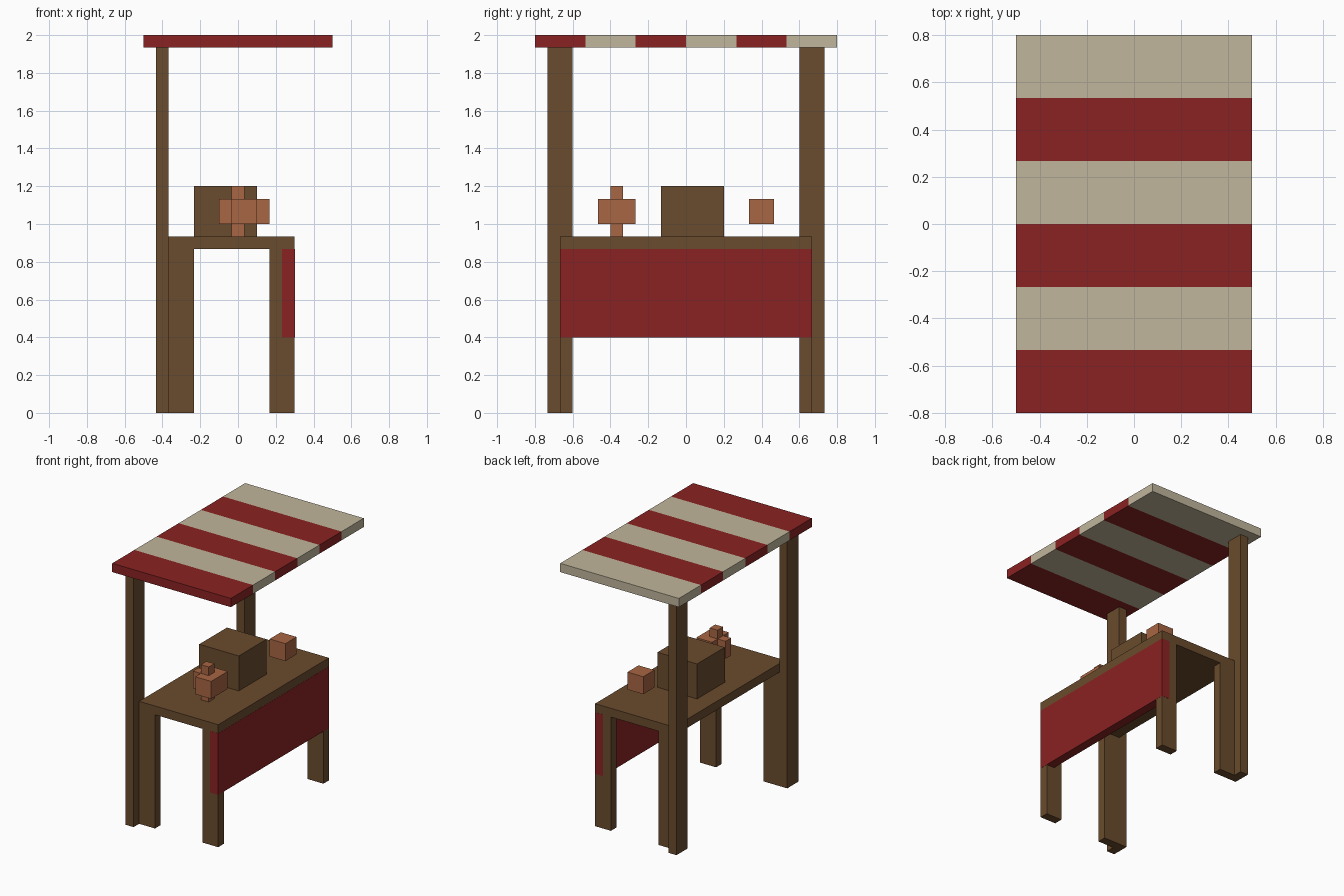
import bpy
import bmesh
from math import floor
from mathutils import Matrix, Vector

if "Cube" in bpy.data.objects:
    bpy.data.objects.remove(bpy.data.objects["Cube"], do_unlink=True)

U = 1 / 15  # block size the whole stall is built on


def material(name, srgb):
    linear = [(c / 255 / 12.92) if c < 11 else ((c / 255 + 0.055) / 1.055) ** 2.4 for c in srgb]
    mat = bpy.data.materials.new(name)
    mat.use_nodes = True
    mat.diffuse_color = (*linear, 1)
    mat.node_tree.nodes["Principled BSDF"].inputs["Base Color"].default_value = (*linear, 1)
    return mat


wood = material("brown wood", (106, 75, 45))
red = material("red cloth", (139, 34, 34))
cream = material("cream cloth", (193, 182, 156))
clay = material("orange clay", (168, 102, 67))


def box(name, x, y, z, mats, grow=0.0, cuts=()):
    """Box from (low, high) ranges in blocks, optionally sliced along y."""
    low, high = (Vector(c) * U for c in zip(x, y, z))
    size = high - low + Vector((grow, grow, grow)) * 2
    bm = bmesh.new()
    bmesh.ops.create_cube(bm, size=1, matrix=Matrix.LocRotScale((low + high) / 2, None, size))
    for cut in cuts:
        bmesh.ops.bisect_plane(bm, geom=bm.verts[:] + bm.edges[:] + bm.faces[:],
                               plane_co=(0, cut * U, 0), plane_no=(0, 1, 0))
    # Alternate the colours along the sliced strips
    if cuts:
        strip = cuts[1] - cuts[0]
        for face in bm.faces:
            y_mid = face.calc_center_bounds().y / U
            y_mid = min(max(y_mid, y[0] + 0.1), y[1] - 0.1)
            face.material_index = floor((y_mid - y[0]) / strip) % len(mats)
    mesh = bpy.data.meshes.new(name)
    bm.to_mesh(mesh)
    bm.free()
    for mat in mats:
        mesh.materials.append(mat)
    obj = bpy.data.objects.new(name, mesh)
    bpy.context.collection.objects.link(obj)
    return obj


# Striped roof
box("striped_roof", (-7.5, 7.5), (-12, 12), (29, 30), [red, cream], cuts=(-8, -4, 0, 4, 8))

# Roof posts and table legs, the same at both ends
for side, end in ((-1, "front"), (1, "back")):
    span = lambda a, b: sorted((side * a, side * b))
    box(f"{end}_roof_post", (-6.5, -5.5), span(9, 11), (0, 29), [wood])
    box(f"{end}_inner_leg", (-5.5, -3.5), span(9, 10), (0, 13), [wood])
    box(f"{end}_outer_leg", (2.5, 4.5), span(9, 10), (0, 13), [wood])

# Counter and its hanging cloth
box("counter_top", (-5.5, 4.5), (-10, 10), (13, 14), [wood])
box("counter_cloth", (3.5, 4.5), (-10, 10), (6, 13), [red], grow=0.001)

# Goods on the counter
box("wooden_crate", (-3.5, 1.5), (-2, 3), (14, 18), [wood])
box("clay_cube", (0.5, 2.5), (5, 7), (15, 17), [clay])
box("ornament_body", (-0.5, 1.5), (-7, -4), (15, 17), [clay])
box("ornament_stem", (-0.5, 0.5), (-6, -5), (14, 18), [clay])
box("ornament_arm", (-1.5, -0.5), (-6, -5), (15, 17), [clay])
